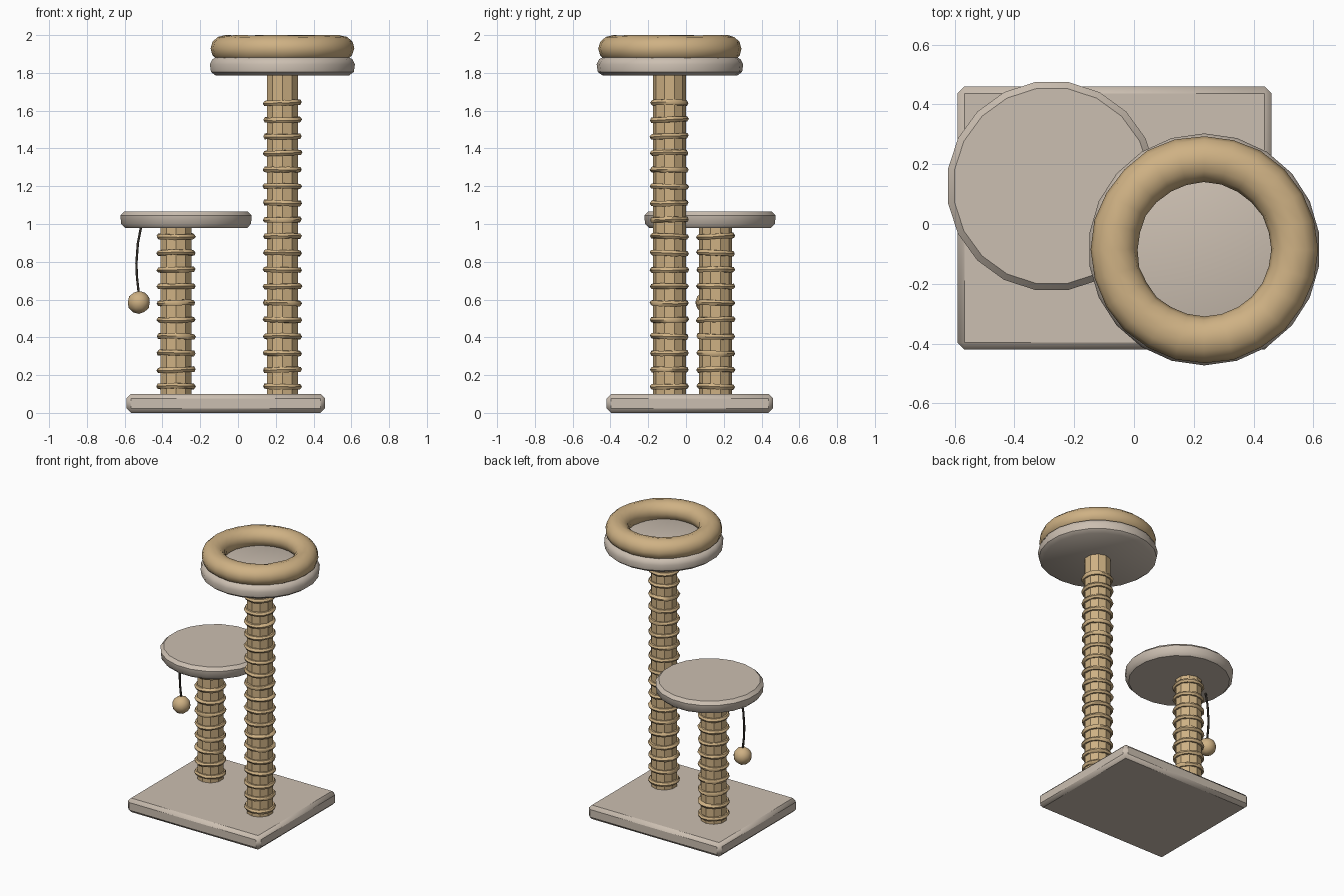
import bpy
import bmesh
import math
import random
from mathutils import Vector

random.seed(4)
cube = bpy.data.objects.get("Cube")
if cube:
    bpy.data.objects.remove(cube, do_unlink=True)


def material(name, rgb):
    mat = bpy.data.materials.new(name)
    mat.use_nodes = True
    mat.diffuse_color = (*rgb, 1)
    mat.node_tree.nodes["Principled BSDF"].inputs["Base Color"].default_value = (*rgb, 1)
    return mat


CARPET = material("beige carpet", (0.60, 0.52, 0.44))
SISAL = material("tan sisal", (0.62, 0.44, 0.23))
CORD = material("dark cord", (0.03, 0.025, 0.02))


def finish(obj, name, mat, angle=35):
    obj.name = name
    obj.data.materials.clear()
    obj.data.materials.append(mat)
    bpy.ops.object.select_all(action="DESELECT")
    obj.select_set(True)
    bpy.context.view_layer.objects.active = obj
    bpy.ops.object.shade_smooth_by_angle(angle=math.radians(angle))
    return obj


def lathe(name, profile, segments, x, y, mat, angle=35):
    """Solid of revolution from (radius, height) pairs, capped at both ends."""
    bm = bmesh.new()
    rings = []
    for r, z in profile:
        turns = [math.tau * (i + 0.5) / segments for i in range(segments)]
        rings.append([bm.verts.new((r * math.cos(t), r * math.sin(t), z)) for t in turns])
    for low, high in zip(rings, rings[1:]):
        for i in range(segments):
            j = (i + 1) % segments
            bm.faces.new((low[i], low[j], high[j], high[i]))
    bm.faces.new(rings[0][::-1])
    bm.faces.new(rings[-1])
    mesh = bpy.data.meshes.new(name)
    bm.to_mesh(mesh)
    bm.free()
    obj = bpy.data.objects.new(name, mesh)
    obj.location = (x, y, 0)
    bpy.context.collection.objects.link(obj)
    return finish(obj, name, mat, angle)


def torus(name, loc, major, minor, segs, sides, mat, wobble=0):
    bpy.ops.mesh.primitive_torus_add(location=loc, major_radius=major, minor_radius=minor,
                                     major_segments=segs, minor_segments=sides)
    obj = bpy.context.object
    for v in obj.data.vertices:
        v.co += Vector([random.uniform(-wobble, wobble) for _ in range(3)])
    return finish(obj, name, mat, 50)


def post(name, x, y, top, wraps):
    """Faceted post with evenly spaced rope wraps."""
    lathe(name, [(0.087, 0.09), (0.087, top)], 10, x, y, SISAL, 20)
    for i in range(wraps):
        ring = torus(f"{name}_rope_{i + 1}", (x, y, 0.14 + 0.0883 * i),
                     0.088, 0.016, 14, 6, SISAL, 0.002)
        ring.rotation_euler = (random.uniform(-0.04, 0.04), random.uniform(-0.04, 0.04),
                               random.uniform(0, 1))


# Base board with chamfered edges
bpy.ops.mesh.primitive_cube_add(size=1, location=(-0.065, 0.02, 0.05))
base = bpy.context.object
base.scale = (1.05, 0.88, 0.1)
bpy.ops.object.transform_apply(location=False, rotation=False, scale=True)
chamfer = base.modifiers.new("chamfer", "BEVEL")
chamfer.width = 0.023
chamfer.segments = 1
finish(base, "base_board", CARPET, 20)

# Posts
post("tall_post", 0.235, -0.088, 1.80, 18)
post("short_post", -0.328, 0.157, 1.0, 10)

# Platforms
lathe("low_platform", [(0.328, 0.98), (0.348, 1.0), (0.352, 1.045), (0.33, 1.067)],
      20, -0.275, 0.127, CARPET, 40)
lathe("high_platform", [(0.355, 1.785), (0.382, 1.805), (0.388, 1.845), (0.375, 1.872),
                        (0.35, 1.885)], 22, 0.235, -0.085, CARPET, 40)

# Cushioned bed rim
rim = torus("bed_rim", (0.235, -0.085, 1.928), 0.302, 0.078, 24, 12, SISAL, 0.002)
rim.scale.z = 0.92

# Hanging toy: cord and ball
curve = bpy.data.curves.new("toy_cord", "CURVE")
curve.dimensions = "3D"
curve.bevel_depth = 0.007
curve.bevel_resolution = 1
curve.use_fill_caps = True
path = [(-0.51, 1.0), (-0.53, 0.9), (-0.538, 0.79), (-0.535, 0.72), (-0.525, 0.63)]
spline = curve.splines.new("POLY")
spline.points.add(len(path) - 1)
for point, (x, z) in zip(spline.points, path):
    point.co = (x, 0.11, z, 1)
cord = bpy.data.objects.new("toy_cord", curve)
cord.data.materials.append(CORD)
bpy.context.collection.objects.link(cord)

bpy.ops.mesh.primitive_ico_sphere_add(subdivisions=2, radius=0.061,
                                      location=(-0.525, 0.11, 0.585))
finish(bpy.context.object, "toy_ball", SISAL, 50)
